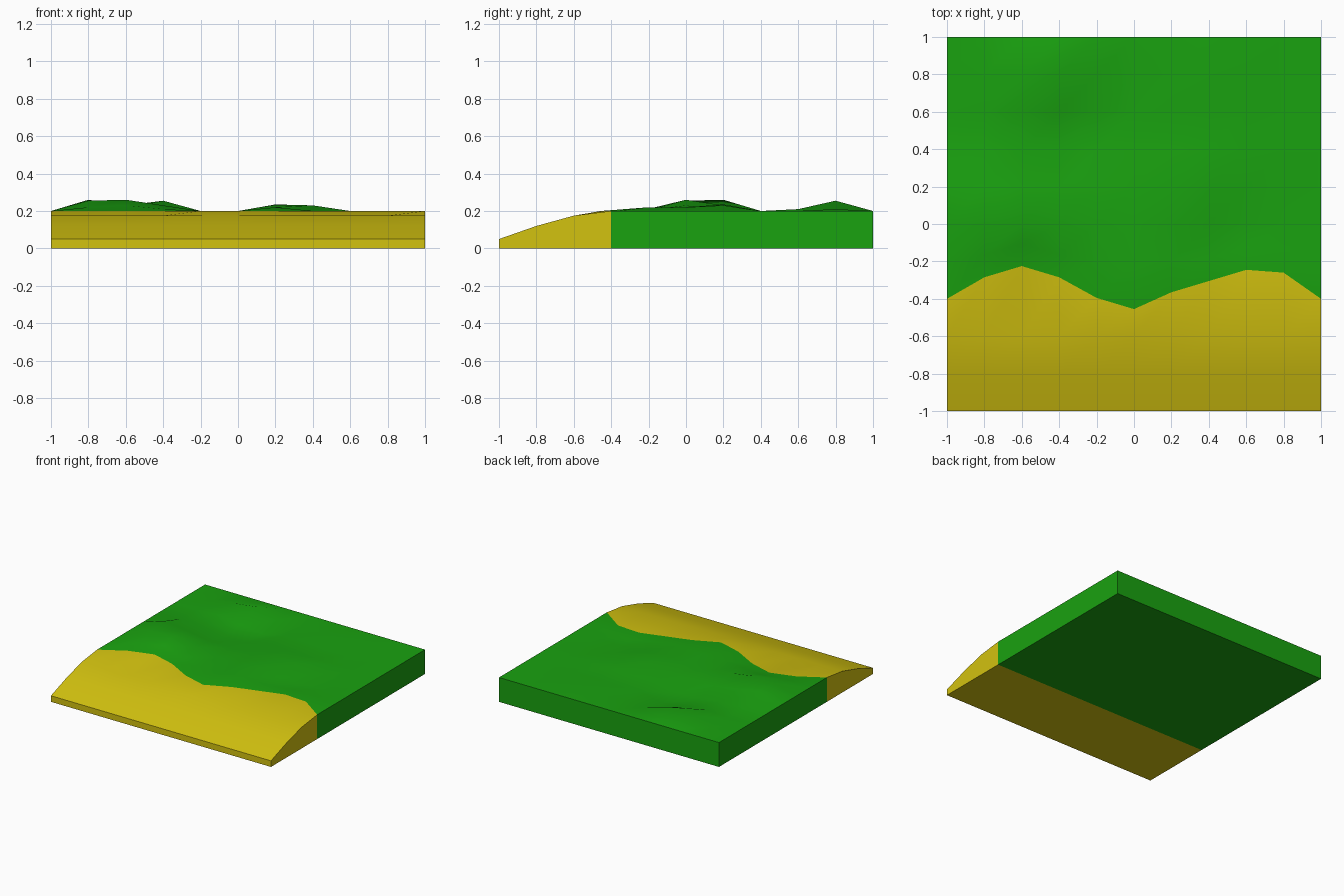
import bpy, bmesh, math

if "Cube" in bpy.data.objects:
    bpy.data.objects.remove(bpy.data.objects["Cube"])

N = 10                                    # 10 x 10 cells of 0.2
SAND = [0.05, 0.12, 0.175, 0.2]           # beach profile, rows from the front
SHORE = [-0.4, -0.285, -0.225, -0.285, -0.395, -0.455,
         -0.365, -0.305, -0.245, -0.26, -0.4]

# Gentle bumps and hollows in the grass: (column, row) -> height offset
BUMPS = {(1, 5): 0.055, (1, 6): 0.06, (2, 5): 0.06, (2, 6): 0.03, (3, 5): 0.03,
         (1, 4): 0.02, (2, 4): 0.03, (3, 4): 0.01,
         (3, 9): 0.055, (2, 9): 0.03, (2, 8): 0.01, (4, 8): -0.04, (4, 7): -0.03,
         (3, 8): -0.02, (3, 7): -0.03,
         (6, 6): 0.035, (7, 6): 0.03, (6, 4): 0.02, (6, 5): 0.02,
         (7, 5): -0.01, (8, 5): -0.015, (7, 9): 0.01, (8, 4): -0.01}


def ground_point(i, j):
    """Surface point at column i (x) and row j (y)."""
    x, y = -1 + 0.2 * i, -1 + 0.2 * j
    if j == 3:
        y = SHORE[i]
    elif j == 4:
        y = max(y, SHORE[i] + 0.12)
    z = SAND[j] if j < 4 else 0.2
    return x, y, z + BUMPS.get((i, j), 0)


def colour(name, rgb):
    mat = bpy.data.materials.new(name)
    mat.diffuse_color = (*rgb, 1)
    mat.use_nodes = True
    mat.node_tree.nodes["Principled BSDF"].inputs["Base Color"].default_value = mat.diffuse_color
    return mat


bm = bmesh.new()
top = [[bm.verts.new(ground_point(i, j)) for i in range(N + 1)] for j in range(N + 1)]
base = {}


def below(v):
    """Matching vertex on the floor under a rim vertex."""
    if v not in base:
        base[v] = bm.verts.new((v.co.x, v.co.y, 0))
    return base[v]


def face(verts, mat):
    f = bm.faces.new(verts)
    f.material_index = mat


# Top surface: sand in the three front rows, grass behind
for j in range(N):
    for i in range(N):
        face((top[j][i], top[j][i + 1], top[j + 1][i + 1], top[j + 1][i]), int(j >= 3))

# Side walls
for k in range(N):
    walls = ((top[0][k + 1], top[0][k], 0), (top[N][k], top[N][k + 1], 1),
             (top[k][0], top[k + 1][0], int(k >= 3)),
             (top[k + 1][N], top[k][N], int(k >= 3)))
    for a, b, mat in walls:
        face((a, b, below(b), below(a)), mat)

# Flat underside, split where the sand meets the grass
left = [base[top[j][0]] for j in range(N + 1)]
right = [base[top[j][N]] for j in range(N + 1)]
front = [base[v] for v in top[0]]
back = [base[v] for v in top[N]]
face(front + right[1:4] + left[3:0:-1], 0)
face([left[3], *right[3:N], *reversed(back), *reversed(left[4:N])], 1)

bmesh.ops.recalc_face_normals(bm, faces=bm.faces)
mesh = bpy.data.meshes.new("beach_tile")
bm.to_mesh(mesh)
bm.free()
mesh.materials.append(colour("sand", (0.65, 0.54, 0.005)))
mesh.materials.append(colour("grass", (0.01, 0.36, 0.005)))

tile = bpy.data.objects.new("beach_tile", mesh)
bpy.context.collection.objects.link(tile)
bpy.context.view_layer.objects.active = tile
tile.select_set(True)
bpy.ops.object.shade_smooth_by_angle(angle=math.radians(40))
